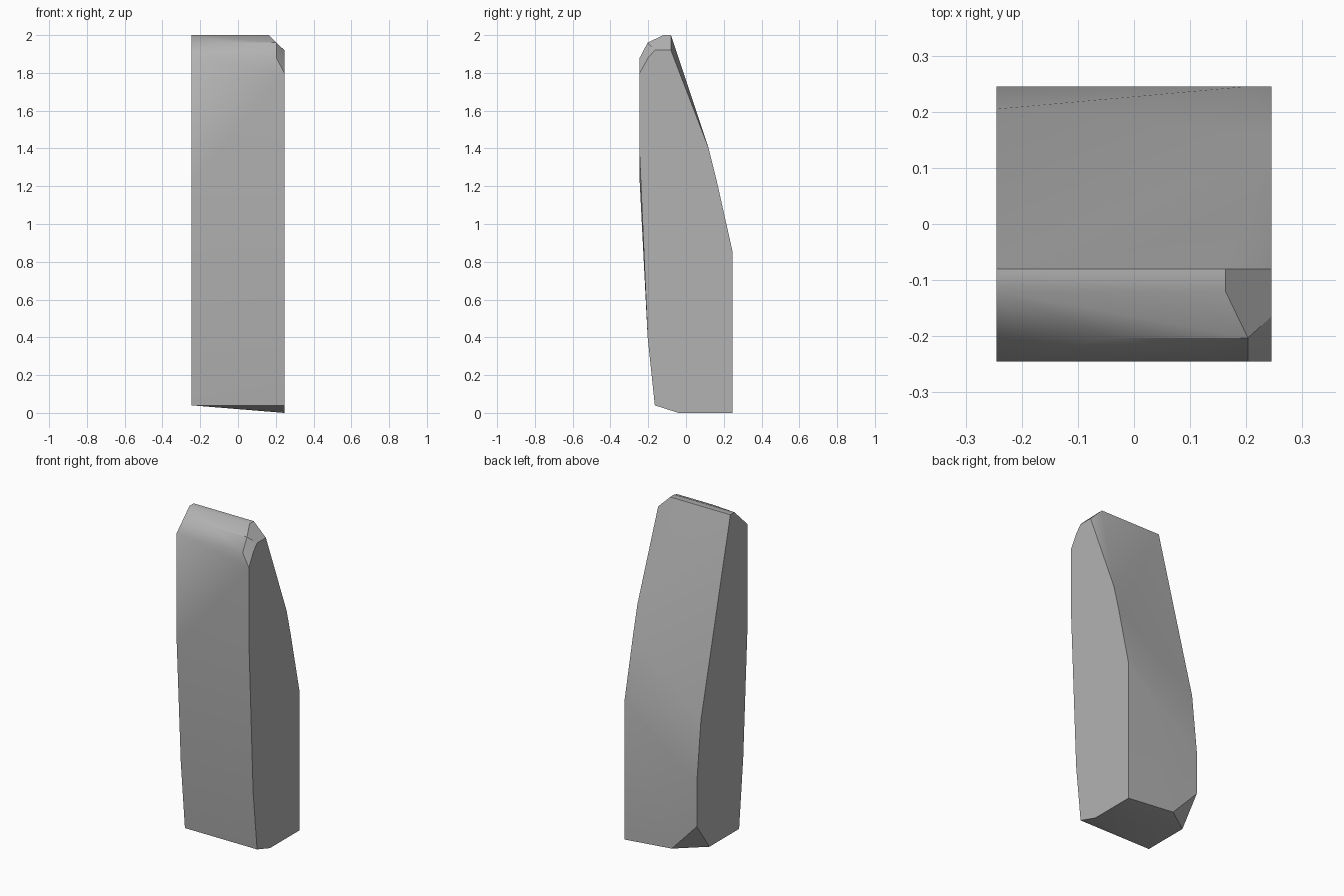
import bpy
import bmesh
import math

cube = bpy.data.objects.get("Cube")
if cube:
    bpy.data.objects.remove(cube, do_unlink=True)

HALF = 0.245

# Material
stone = bpy.data.materials.new("stone grey")
stone.use_nodes = True
grey = (0.45, 0.45, 0.45, 1)
stone.diffuse_color = grey
stone.node_tree.nodes["Principled BSDF"].inputs["Base Color"].default_value = grey

# Side outlines of the block as (y, z)
side_pos = [(-HALF, 1.80), (-0.20, 1.88), (-0.165, 1.92), (-0.08, 1.92),
            (0.12, 1.40), (0.16, 1.24), (HALF, 0.86), (HALF, 0),
            (-0.04, 0), (-0.165, 0.04), (-0.203, 0.40), (-HALF, 1.36)]
side_neg = [(-HALF, 1.88), (-0.12, 2), (-0.08, 2), (0.205, 0.85),
            (HALF, 0.48), (HALF, 0.21), (0.122, 0.04), (-0.165, 0.04),
            (-0.205, 0.46), (-HALF, 1.22)]
# Chipped corners between the two sides
chips = [(0.163, -0.08, 2), (0.163, -0.12, 2), (0.203, -0.203, 1.96),
         (-0.04, -0.203, 1.96), (0.203, -HALF, 1.88),
         (0.2, HALF, 0.86), (-0.075, HALF, 0.03)]

# Convex stone wrapped around the outlines
bm = bmesh.new()
for x, outline in ((HALF, side_pos), (-HALF, side_neg)):
    for y, z in outline:
        bm.verts.new((x, y, z))
for point in chips:
    bm.verts.new(point)
hull = bmesh.ops.convex_hull(bm, input=bm.verts[:])
loose = [v for v in bm.verts if not v.link_faces]
bmesh.ops.delete(bm, geom=loose, context="VERTS")
bmesh.ops.dissolve_limit(bm, angle_limit=math.radians(0.5),
                         verts=bm.verts[:], edges=bm.edges[:])
bmesh.ops.recalc_face_normals(bm, faces=bm.faces[:])

mesh = bpy.data.meshes.new("stone_block")
bm.to_mesh(mesh)
bm.free()
mesh.materials.append(stone)
block = bpy.data.objects.new("stone_block", mesh)
bpy.context.scene.collection.objects.link(block)

# Soft shading with crisp chipped edges
bpy.ops.object.select_all(action="DESELECT")
block.select_set(True)
bpy.context.view_layer.objects.active = block
bpy.ops.object.shade_smooth_by_angle(angle=math.radians(30))
